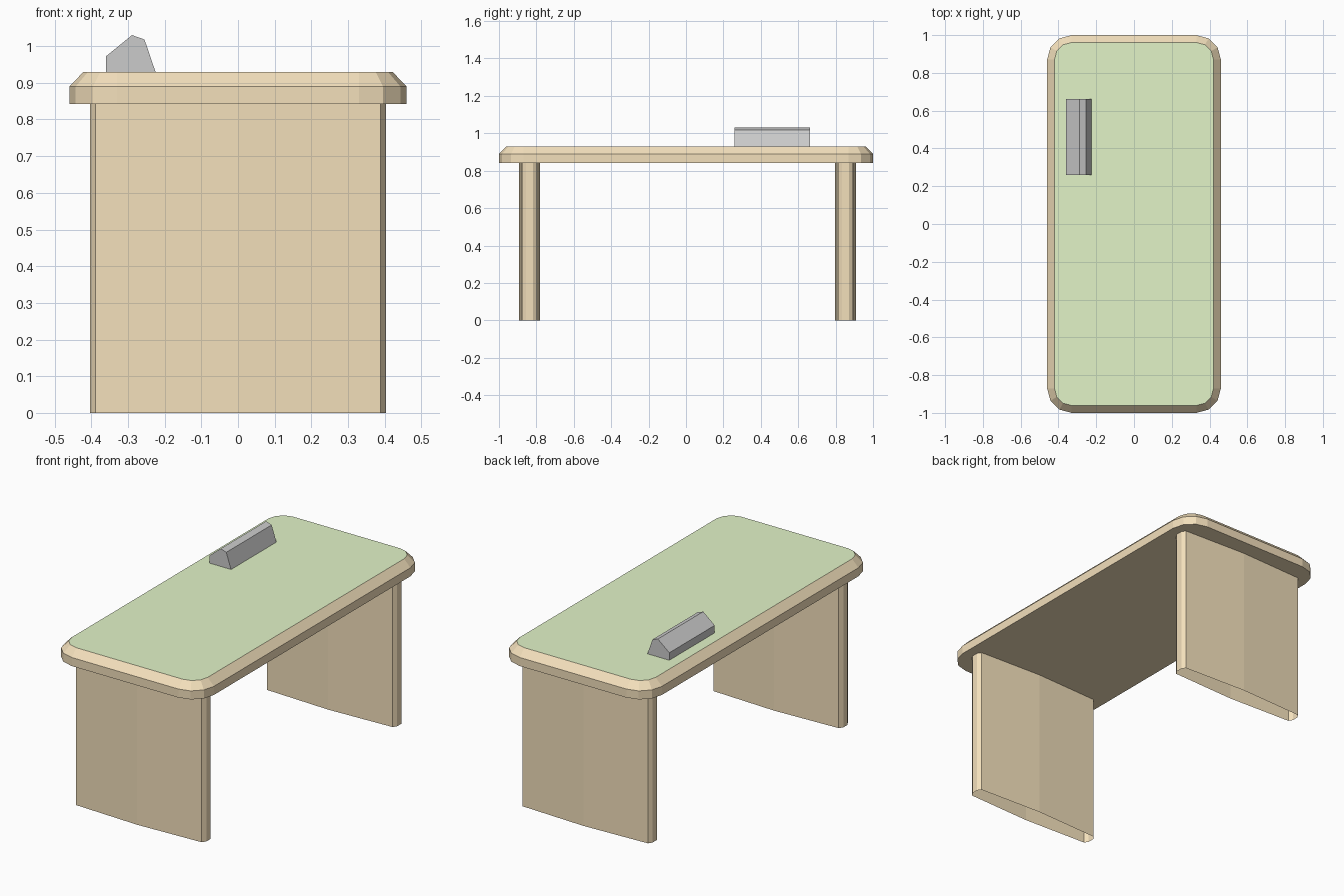
import bpy, bmesh, math

if "Cube" in bpy.data.objects:
    bpy.data.objects.remove(bpy.data.objects["Cube"])


def material(name, rgb):
    m = bpy.data.materials.new(name)
    m.diffuse_color = (*rgb, 1)
    m.use_nodes = True
    m.node_tree.nodes["Principled BSDF"].inputs["Base Color"].default_value = m.diffuse_color
    return m


wood = material("wood", (0.90, 0.745, 0.50))
green = material("green", (0.76, 0.90, 0.575))


def loft(name, rings, mat=None, cap_start=False, cap_end=False):
    """Skin a list of equal-length point rings, with optional end caps."""
    bm = bmesh.new()
    loops = [[bm.verts.new(p) for p in ring] for ring in rings]
    for a, b in zip(loops, loops[1:]):
        for i in range(len(a)):
            j = (i + 1) % len(a)
            bm.faces.new((a[i], a[j], b[j], b[i]))
    if cap_start:
        bm.faces.new(loops[0][::-1])
    if cap_end:
        bm.faces.new(loops[-1])
    mesh = bpy.data.meshes.new(name)
    bm.to_mesh(mesh)
    bm.free()
    if mat:
        mesh.materials.append(mat)
    ob = bpy.data.objects.new(name, mesh)
    bpy.context.collection.objects.link(ob)
    return ob


def rounded_ring(radius, z, cx=0.33, cy=0.87, steps=3):
    """Rectangle with rounded corners about fixed corner centres."""
    pts = []
    for k, (sx, sy) in enumerate([(1, 1), (-1, 1), (-1, -1), (1, -1)]):
        for s in range(steps + 1):
            a = math.pi / 2 * (k + s / steps)
            pts.append((sx * cx + radius * math.cos(a),
                        sy * cy + radius * math.sin(a), z))
    return pts


# Tabletop: vertical edge, chamfered rim, closed underside
outer, inner = 0.13, 0.091
loft("tabletop", [rounded_ring(outer, 0.842), rounded_ring(outer, 0.89),
                  rounded_ring(inner, 0.93)], wood, cap_start=True)

# Green writing surface filling the rim
surface = bpy.data.meshes.new("writing_surface")
ring = rounded_ring(inner, 0.93)
surface.from_pydata(ring, [], [list(range(len(ring)))])
surface.materials.append(green)
bpy.context.collection.objects.link(bpy.data.objects.new("writing_surface", surface))

# Panel legs: lens-shaped hollow slabs with chamfered ends, open underneath
half = [(0.403, -0.019), (0.403, 0.019), (0.389, 0.04), (0, 0.056), (-0.389, 0.04)]
section = half + [(-x, -y) for x, y in half]
for name, yc in (("front_leg", -0.837), ("back_leg", 0.853)):
    loft(name, [[(x, yc + y, z) for x, y in section] for z in (0, 0.842)], wood)

# Wedge-shaped desk block
profile = [(-0.36, 0.93), (-0.36, 0.972), (-0.289, 1.03), (-0.255, 1.018), (-0.225, 0.93)]
loft("desk_block", [[(x, y, z) for x, z in profile] for y in (0.26, 0.662)],
     cap_start=True, cap_end=True)
